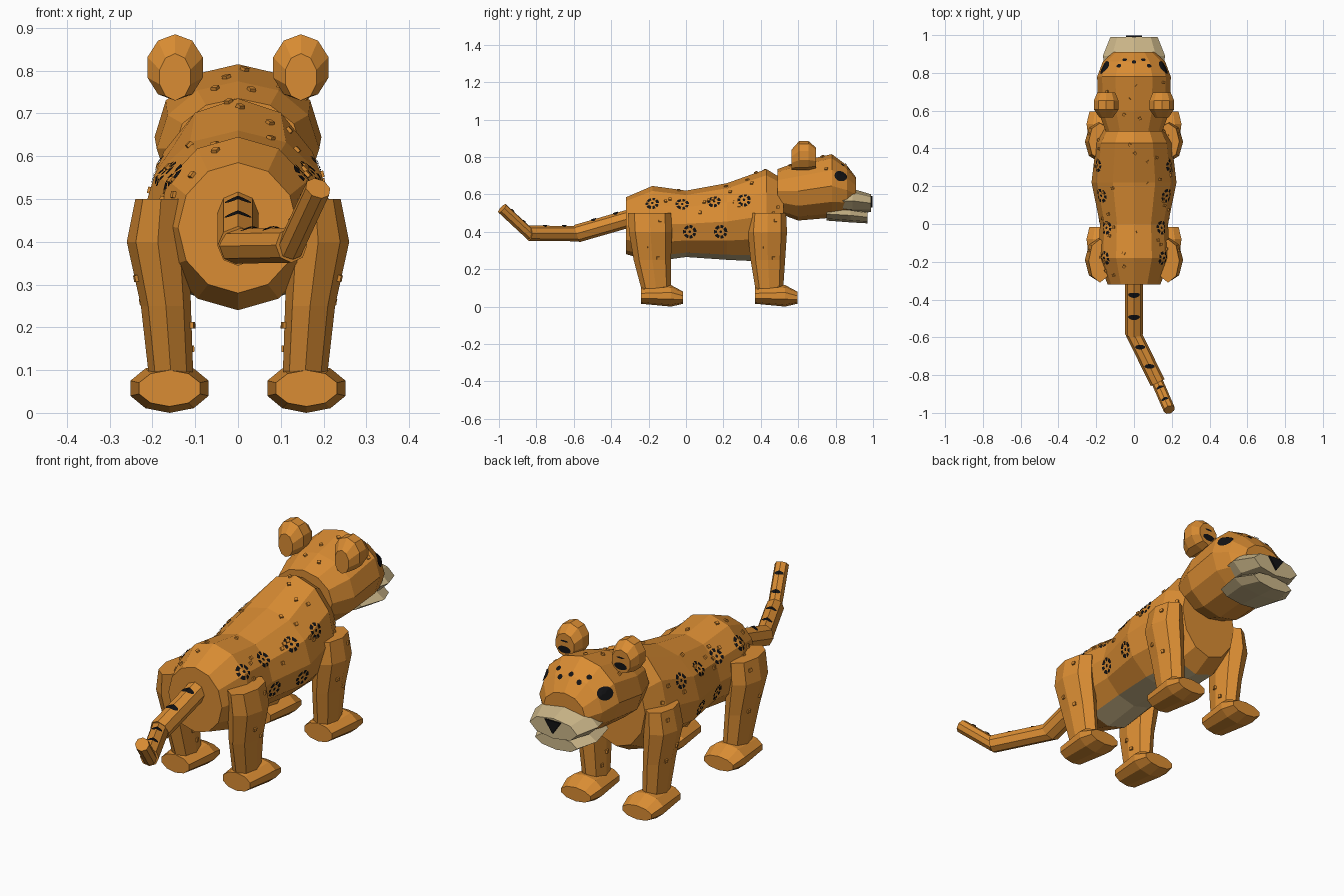
import bpy, bmesh, math, random
from mathutils import Vector
from mathutils.bvhtree import BVHTree

if "Cube" in bpy.data.objects:
    bpy.data.objects.remove(bpy.data.objects["Cube"])

random.seed(4)


def material(name, rgb):
    m = bpy.data.materials.new(name)
    m.diffuse_color = (*rgb, 1)
    m.use_nodes = True
    m.node_tree.nodes["Principled BSDF"].inputs["Base Color"].default_value = m.diffuse_color
    return m


ORANGE = material("orange fur", (0.70, 0.265, 0.033))
CREAM = material("cream fur", (0.60, 0.47, 0.25))
BLACK = material("black markings", (0.006, 0.006, 0.007))


def finish(name, bm, *mats):
    mesh = bpy.data.meshes.new(name)
    bm.to_mesh(mesh)
    ob = bpy.data.objects.new(name, mesh)
    for m in mats:
        mesh.materials.append(m)
    bpy.context.collection.objects.link(ob)
    tree = BVHTree.FromBMesh(bm)
    bm.free()
    return ob, tree


def loft(name, rings, n, mat, axis="y", extra=None):
    """Rings are (position, centre x, half width, low, high)."""
    bm = bmesh.new()
    loops = []
    for p, cx, rx, lo, hi in rings:
        loop = []
        for i in range(n):
            a = 2 * math.pi * i / n
            x = cx + rx * math.sin(a)
            h = (lo + hi) / 2 + (hi - lo) / 2 * math.cos(a)
            loop.append(bm.verts.new((x, p, h) if axis == "y" else (x, h, p)))
        loops.append(loop)
    for a, b in zip(loops, loops[1:]):
        for i in range(n):
            j = (i + 1) % n
            bm.faces.new((a[i], a[j], b[j], b[i]))
    bm.faces.new(loops[0])
    bm.faces.new(loops[-1])
    bmesh.ops.recalc_face_normals(bm, faces=bm.faces)
    bm.normal_update()
    if extra:
        # pale underside between the legs
        for f in bm.faces:
            if f.normal.z < -0.8 and -0.18 < f.calc_center_median().y < 0.42:
                f.material_index = 1
    return finish(name, bm, mat, *([extra] if extra else []))


def decals(name, tree, spots, lift=0.004):
    """Thin painted patches: (point, outward direction, inner, outer, squash, dashes)."""
    bm = bmesh.new()
    for point, out, r0, r1, squash, dashes in spots:
        out = Vector(out).normalized()
        side = (Vector((0, 0, 1)) if abs(out.z) < 0.9 else Vector((0, 1, 0))).cross(out).normalized()
        up = out.cross(side)

        def project(r, a):
            q = Vector(point) + side * (r * math.cos(a)) + up * (r * squash * math.sin(a))
            hit = tree.ray_cast(q + out * 0.3, -out)[0]
            return hit + out * lift if hit else None

        steps = 24
        for i in range(steps):
            if dashes and (i * dashes / steps) % 1 > 0.7:
                continue
            a, b = 2 * math.pi * i / steps, 2 * math.pi * (i + 1) / steps
            for k in range(2):
                s, t = r0 + (r1 - r0) * k / 2, r0 + (r1 - r0) * (k + 1) / 2
                pts = [project(s, a), project(t, a), project(t, b), project(s, b)]
                if s == 0:
                    pts.pop()
                if all(pts):
                    bm.faces.new([bm.verts.new(p) for p in pts])
    return finish(name, bm, BLACK)


def studs(name, tree, places):
    """Small raised tufts: (point, outward direction)."""
    bm = bmesh.new()
    for point, out in places:
        out = Vector(out).normalized()
        hit, normal, _, _ = tree.ray_cast(Vector(point) + out * 0.4, -out)
        if hit:
            rot = normal.to_track_quat("Z", "Y").to_matrix().to_4x4()
            rot.translation = hit
            bmesh.ops.create_cube(bm, size=0.015, matrix=rot)
    return finish(name, bm, ORANGE)


# Torso
_, torso = loft("torso", [
    (-0.32, 0, 0.14, 0.28, 0.585), (-0.18, 0, 0.19, 0.24, 0.645),
    (0.0, 0, 0.18, 0.265, 0.62), (0.22, 0, 0.225, 0.25, 0.66),
    (0.43, 0, 0.20, 0.24, 0.735), (0.52, 0, 0.15, 0.29, 0.68)],
    12, ORANGE, extra=CREAM)

# Head
_, head = loft("head", [
    (0.49, 0, 0.15, 0.50, 0.735), (0.60, 0, 0.19, 0.46, 0.775),
    (0.78, 0, 0.195, 0.475, 0.815), (0.86, 0, 0.165, 0.49, 0.755),
    (0.91, 0, 0.11, 0.51, 0.69)], 12, ORANGE)

# Muzzle and lower jaw
loft("muzzle", [(0.77, 0, 0.14, 0.515, 0.62), (0.89, 0, 0.165, 0.50, 0.63),
                (0.99, 0, 0.125, 0.505, 0.60)], 8, CREAM)
loft("lower_jaw", [(0.75, 0, 0.12, 0.46, 0.53), (0.88, 0, 0.15, 0.45, 0.525),
                   (0.97, 0, 0.11, 0.445, 0.51)], 8, CREAM)

# Nose plate: a triangle pointing down
bm = bmesh.new()
tri = [(-0.042, 0.59), (0.042, 0.59), (0, 0.53)]
front = [bm.verts.new((x, 0.998, z)) for x, z in tri]
back = [bm.verts.new((x, 0.989, z)) for x, z in tri]
bm.faces.new(front)
bm.faces.new(back)
for i in range(3):
    j = (i + 1) % 3
    bm.faces.new((front[i], front[j], back[j], back[i]))
bmesh.ops.recalc_face_normals(bm, faces=bm.faces)
finish("nose", bm, BLACK)

# Ears, legs and paws on both sides
for s, label in ((1, "right"), (-1, "left")):
    x = 0.147 * s
    _, ear = loft(f"{label}_ear", [
        (0.565, x, 0.038, 0.73, 0.84), (0.605, x, 0.068, 0.73, 0.885),
        (0.655, x, 0.068, 0.73, 0.885), (0.695, x, 0.05, 0.74, 0.85)], 10, ORANGE)
    decals(f"{label}_ear_marks", ear, [
        ((x, 0.7, 0.775), (0, 1, 0), 0, 0.033, 0.5, 0),
        ((x, 0.7, 0.815), (0, 1, 0), 0, 0.02, 0.2, 0)])
    for leg, y, rows in (
            ("rear", 0.0, [(0.10, -0.24, -0.08), (0.25, -0.28, -0.08),
                           (0.40, -0.305, -0.075), (0.50, -0.31, -0.08)]),
            ("front", 0.61, [(0.10, 0.37, 0.52), (0.25, 0.345, 0.53),
                             (0.40, 0.33, 0.54), (0.50, 0.34, 0.535)])):
        widths = [(0.105, 0.21), (0.11, 0.227), (0.115, 0.26), (0.12, 0.24)]
        rings = [(z, s * (a + b) / 2, (b - a) / 2, lo, hi)
                 for (z, lo, hi), (a, b) in zip(rows, widths)]
        rings.insert(0, (0.05, s * 0.158, 0.045, rows[0][1] + 0.01, rows[0][2]))
        _, tree = loft(f"{label}_{leg}_leg", rings, 8, ORANGE, axis="z")
        mid = (rows[1][1] + rows[1][2]) / 2
        studs(f"{label}_{leg}_leg_tufts", tree, [
            ((0.2 * s, mid + 0.04, 0.46), (s, 0, 0)),
            ((0.2 * s, mid - 0.03, 0.315), (s, 0, 0)),
            ((0.2 * s, mid + 0.03, 0.26), (s, 0, 0)),
            ((0.1 * s, mid, 0.205), (-s, 0, 0)),
            ((0.1 * s, mid + 0.03, 0.15), (-s, 0, 0))])
        loft(f"{label}_{leg}_paw", [
            (y - 0.24, 0.16 * s, 0.075, 0.015, 0.10), (y - 0.08, 0.16 * s, 0.096, 0.0, 0.115),
            (y - 0.015, 0.16 * s, 0.08, 0.015, 0.08)], 10, ORANGE)

# Tail: three straight lengths
path = [Vector(p) for p in ((0, -0.29, 0.475), (0, -0.585, 0.39),
                            (0.125, -0.84, 0.392), (0.187, -0.983, 0.525))]
marks = [(0.25, 0.65), (0.3, 0.68), (0.35, 0.75)]
for i, radius in enumerate((0.048, 0.041, 0.031)):
    a, b = path[i], path[i + 1]
    d = (b - a).normalized()
    if i:
        a = a - d * 0.015
    bm = bmesh.new()
    mat = d.to_track_quat("Z", "Y").to_matrix().to_4x4()
    mat.translation = (a + b) / 2
    bmesh.ops.create_cone(bm, cap_ends=True, segments=8, radius1=radius, radius2=radius,
                          depth=(b - a).length, matrix=mat)
    _, tree = finish(f"tail_part_{i + 1}", bm, ORANGE)
    up = d.cross(Vector((0, 0, 1))).cross(d)
    decals(f"tail_marks_{i + 1}", tree, [
        (a.lerp(b, t), up, 0, radius * 0.65, 0.45, 0) for t in marks[i]])

# Rosettes on the flanks: a broken ring with a centre dot
rosettes = []
for s in (1, -1):
    for y, z in ((-0.18, 0.55), (-0.02, 0.55), (0.15, 0.55), (0.31, 0.55), (0.02, 0.40), (0.185, 0.40)):
        out = (s, 0, 0.5 if z > 0.5 else 0)
        rx = 0.15 if z > 0.5 else 0.19
        rosettes += [((s * rx, y, z), out, 0.02, 0.036, 1, 7), ((s * rx, y, z), out, 0, 0.007, 1, 0)]
decals("rosettes", torso, rosettes)

# Eyes and forehead spots
decals("eyes", head, [((s * 0.16, 0.83, 0.70), (s, 0.75, 0.6), 0, 0.038, 0.8, 0) for s in (1, -1)])
decals("forehead_spots", head, [((x, y, 0.75), (0, 0.7, 0.8), 0, 0.012, 1, 0)
                                for x, y in ((0, 0.85), (-0.08, 0.83), (0.08, 0.83), (-0.05, 0.88), (0.05, 0.88))])

# Scattered tufts over the back, flanks and head
places = []
for i in range(34):
    a = random.uniform(-1.5, 1.5)
    places.append(((0, -0.27 + 0.76 * i / 33, 0.45), (math.sin(a), 0, math.cos(a))))
studs("body_tufts", torso, places)
studs("head_tufts", head, [((0, y, 0.65), (x, 0, 1)) for x, y in
                           ((-0.5, 0.58), (0.3, 0.56), (-0.2, 0.66), (0.9, 0.64), (-1.6, 0.7), (1.8, 0.75), (0.1, 0.73))])
